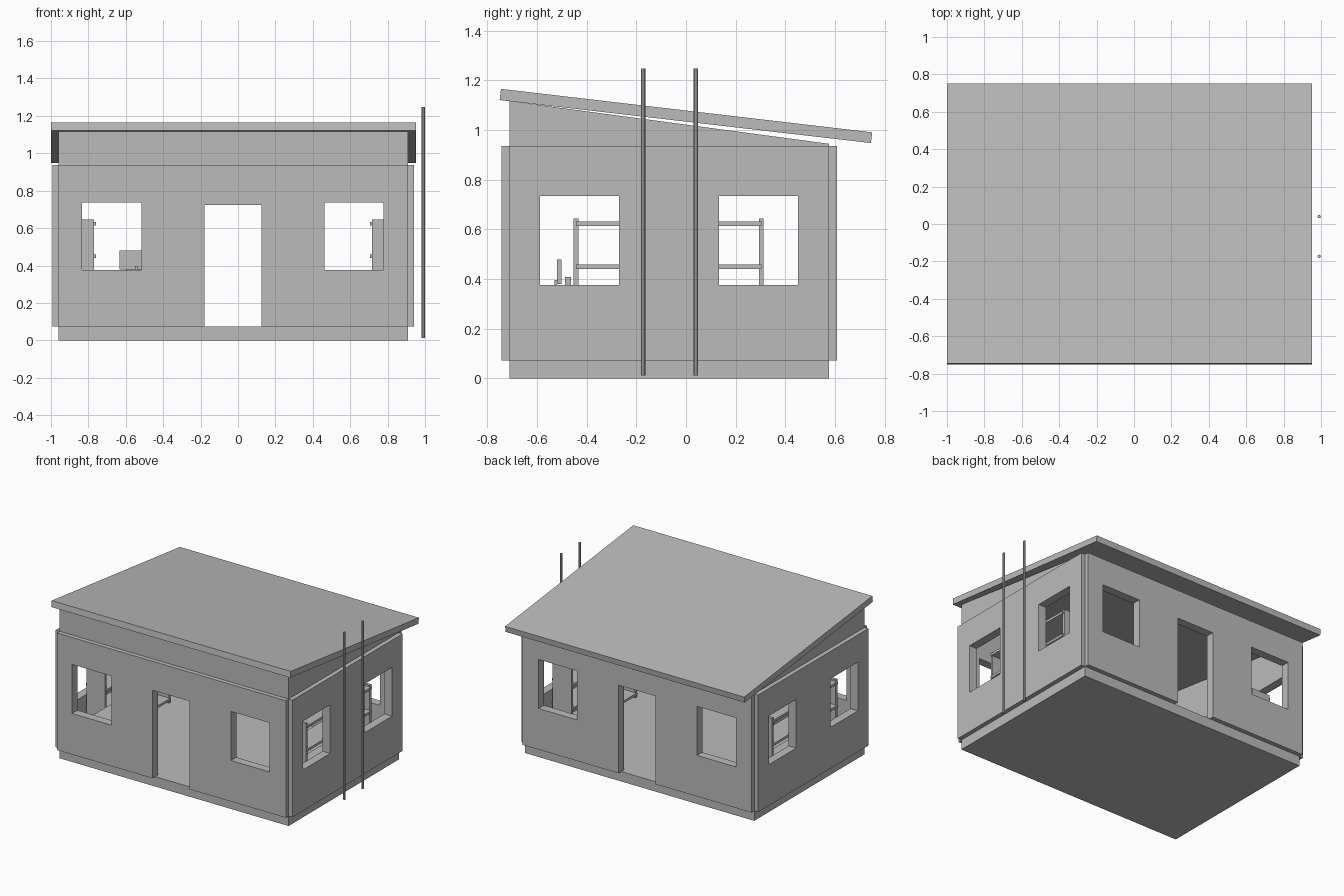
import bpy, bmesh, math

if "Cube" in bpy.data.objects:
    bpy.data.objects.remove(bpy.data.objects["Cube"])

grey = bpy.data.materials.new("plain grey")
grey.diffuse_color = (0.5, 0.5, 0.5, 1)
grey.use_nodes = True
grey.node_tree.nodes["Principled BSDF"].inputs["Base Color"].default_value = grey.diffuse_color


def finish(name, bm):
    bmesh.ops.recalc_face_normals(bm, faces=bm.faces)
    me = bpy.data.meshes.new(name)
    bm.to_mesh(me)
    bm.free()
    me.materials.append(grey)
    ob = bpy.data.objects.new(name, me)
    bpy.context.collection.objects.link(ob)
    return ob


def prism(name, profile, x0, x1):
    """Extrude a y/z profile along x."""
    bm = bmesh.new()
    face = bm.faces.new([bm.verts.new((x0, y, z)) for y, z in profile])
    ext = bmesh.ops.extrude_face_region(bm, geom=[face])["geom"]
    bmesh.ops.translate(bm, vec=(x1 - x0, 0, 0),
                        verts=[v for v in ext if isinstance(v, bmesh.types.BMVert)])
    return finish(name, bm)


def box(name, x0, x1, y0, y1, z0, z1):
    return prism(name, [(y0, z0), (y1, z0), (y1, z1), (y0, z1)], x0, x1)


def cut(ob, cutters):
    bpy.context.view_layer.objects.active = ob
    for c in cutters:
        c.hide_render = True
        m = ob.modifiers.new("opening", 'BOOLEAN')
        m.operation, m.solver, m.object = 'DIFFERENCE', 'EXACT', c
        bpy.ops.object.modifier_apply(modifier=m.name)


# Body extents, wall and cladding thickness
X0, X1, Y0, Y1 = -0.96, 0.91, -0.71, 0.575
FLOOR, TOP, WALL, CLAD = 0.073, 0.937, 0.03, 0.032

# Hollow body with a sloping top
body = prism("walls_and_floor", [(Y0, 0), (Y1, 0), (Y1, 0.945), (Y0, 1.117)], X0, X1)

# Cladding panels, one per side
front = box("front_panel", X0, X1, Y0 - CLAD, Y0, FLOOR, TOP)
back = box("back_panel", X0, X1, Y1, Y1 + CLAD, FLOOR, TOP)
left = box("left_panel", X0 - CLAD, X0, Y0, Y1, FLOOR, TOP)
right = box("right_panel", X1, X1 + CLAD, Y0, Y1, FLOOR, TOP)

# Cutters: room, door and windows running through opposite walls
room = box("room_cutter", X0 + WALL, X1 - WALL, Y0 + WALL, Y1 - WALL, FLOOR, 2)
door = box("door_cutter", -0.178, 0.125, -2, 2, FLOOR, 0.723)
long_windows = [box("window_cutter", a, b, -2, 2, 0.376, 0.738)
                for a, b in ((-0.835, -0.515), (0.463, 0.778))]
side_windows = [box("window_cutter", -2, 2, a, b, 0.376, 0.735)
                for a, b in ((-0.587, -0.27), (0.132, 0.45))]
cut(body, [room, door] + long_windows + side_windows)
for panel in (front, back):
    cut(panel, [door] + long_windows)
for panel in (left, right):
    cut(panel, side_windows)
for c in [room, door] + long_windows + side_windows:
    bpy.data.objects.remove(c)

# Sloping roof slab
prism("roof", [(-0.75, 1.121), (0.744, 0.948), (0.75, 0.991), (-0.745, 1.166)], -1, 0.952)

# Two shelf units against the side walls
for side, wall_x, inner_x, s in (("left", X0 + WALL, -0.77, 1),
                                 ("right", X1 - WALL, 0.717, -1)):
    for y in (-0.452, 0.293):
        box(side + "_shelf_end", *sorted((wall_x + s * 0.01, inner_x)), y, y + 0.02, FLOOR, 0.645)
    for i in range(4):
        z = 0.094 + 0.1735 * i
        box(side + "_shelf", *sorted((wall_x, inner_x + s * 0.01)), -0.443, 0.304, z, z + 0.018)

# Desk with a screen near the front left window
box("desk_top", -0.72, -0.37, -0.67, -0.46, 0.345, 0.365)
for x in (-0.72, -0.39):
    box("desk_leg", x, x + 0.02, -0.66, -0.47, FLOOR, 0.345)
box("screen", -0.633, -0.455, -0.52, -0.502, 0.38, 0.48)
box("screen_stand", -0.552, -0.536, -0.53, -0.52, 0.365, 0.397)
box("desk_item", -0.6, -0.5, -0.488, -0.463, 0.365, 0.408)

# Two thin poles beside the right wall
for y in (-0.173, 0.04):
    bm = bmesh.new()
    bmesh.ops.create_cone(bm, cap_ends=True, segments=8, radius1=0.009, radius2=0.009, depth=1.235)
    bmesh.ops.translate(bm, verts=bm.verts, vec=(0.99, y, 0.63))
    finish("pole", bm)
